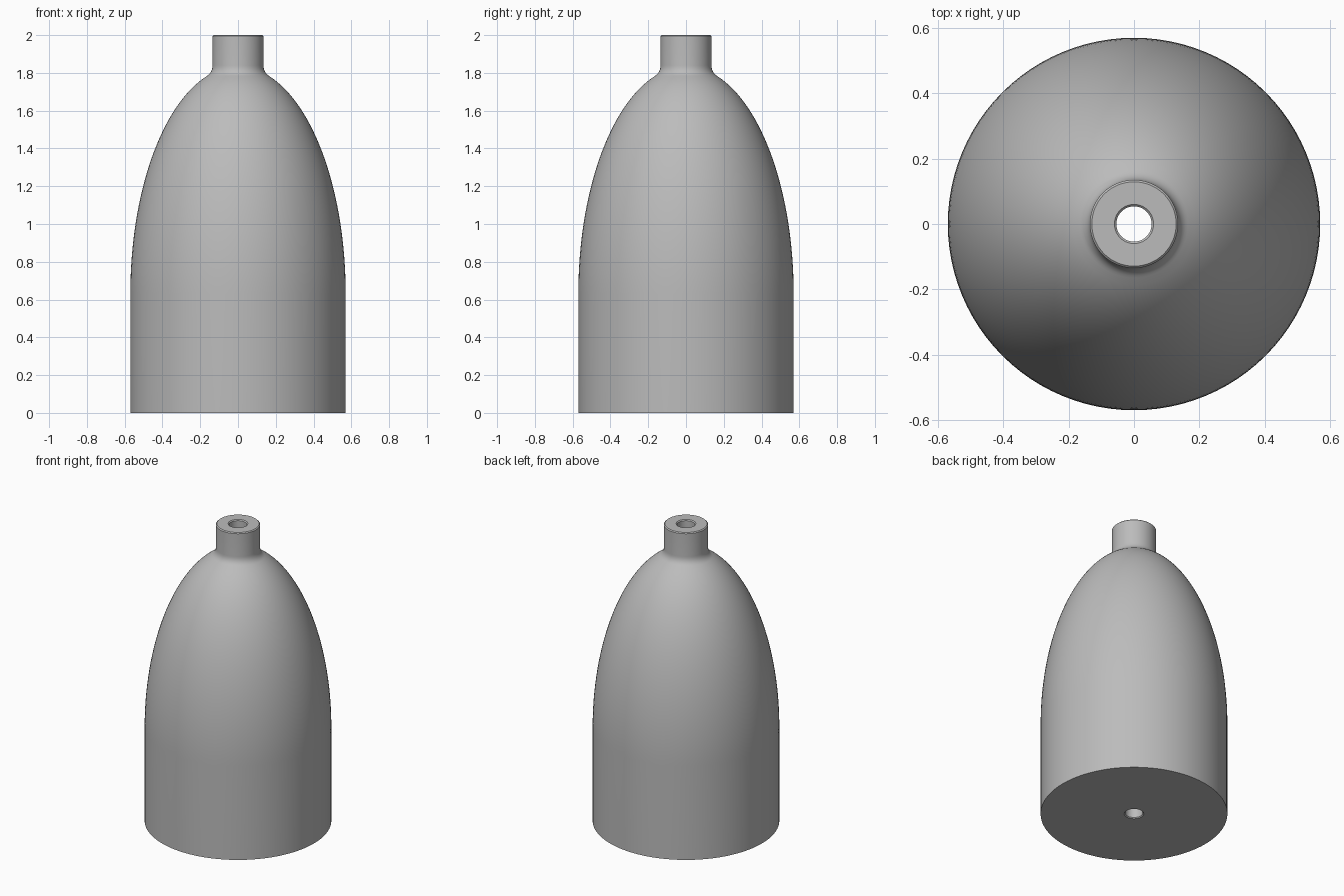
import bpy
import bmesh
from math import sin, cos, pi, radians
from mathutils import Vector

cube = bpy.data.objects.get("Cube")
if cube:
    bpy.data.objects.remove(cube, do_unlink=True)

grey = bpy.data.materials.new("plain grey")
grey.use_nodes = True
colour = (0.5, 0.5, 0.5, 1)
grey.diffuse_color = colour
grey.node_tree.nodes["Principled BSDF"].inputs["Base Color"].default_value = colour

BODY_R, SHOULDER_Z, DOME_H = 0.57, 0.63, 1.205
NECK_R, BORE_R, TOP, BEVEL = 0.135, 0.054, 2.0, 0.006
SEGMENTS = 96

# Base and straight wall
profile = [(BORE_R + BEVEL, 0), (BODY_R, 0)]

# Elliptical dome, ending where the neck fillet begins
end = radians(73.2)
for i in range(33):
    a = end * i / 32
    profile.append((BODY_R * cos(a), SHOULDER_Z + DOME_H * sin(a)))

# Concave fillet from the dome into the neck
start = Vector(profile[-1])
corner, finish = Vector((NECK_R, 1.802)), Vector((NECK_R, 1.84))
for i in range(1, 9):
    t = i / 8
    profile.append(tuple(start * (1 - t) ** 2 + corner * 2 * t * (1 - t) + finish * t * t))

# Neck rim and chamfered through bore
profile += [(NECK_R, TOP - BEVEL), (NECK_R - BEVEL, TOP),
            (BORE_R + BEVEL, TOP), (BORE_R, TOP - BEVEL), (BORE_R, BEVEL)]

# Revolve the closed profile
bm = bmesh.new()
verts = [bm.verts.new((r, 0, z)) for r, z in profile]
edges = [bm.edges.new((v, verts[(i + 1) % len(verts)])) for i, v in enumerate(verts)]
bmesh.ops.spin(bm, geom=verts + edges, cent=(0, 0, 0), axis=(0, 0, 1),
               angle=2 * pi, steps=SEGMENTS, use_merge=True)
bmesh.ops.remove_doubles(bm, verts=bm.verts, dist=0.0001)
bmesh.ops.recalc_face_normals(bm, faces=bm.faces)
mesh = bpy.data.meshes.new("domed_body")
bm.to_mesh(mesh)
bm.free()
mesh.materials.append(grey)

body = bpy.data.objects.new("domed_body", mesh)
bpy.context.collection.objects.link(body)
bpy.ops.object.select_all(action="DESELECT")
body.select_set(True)
bpy.context.view_layer.objects.active = body
bpy.ops.object.shade_smooth_by_angle(angle=radians(30))
